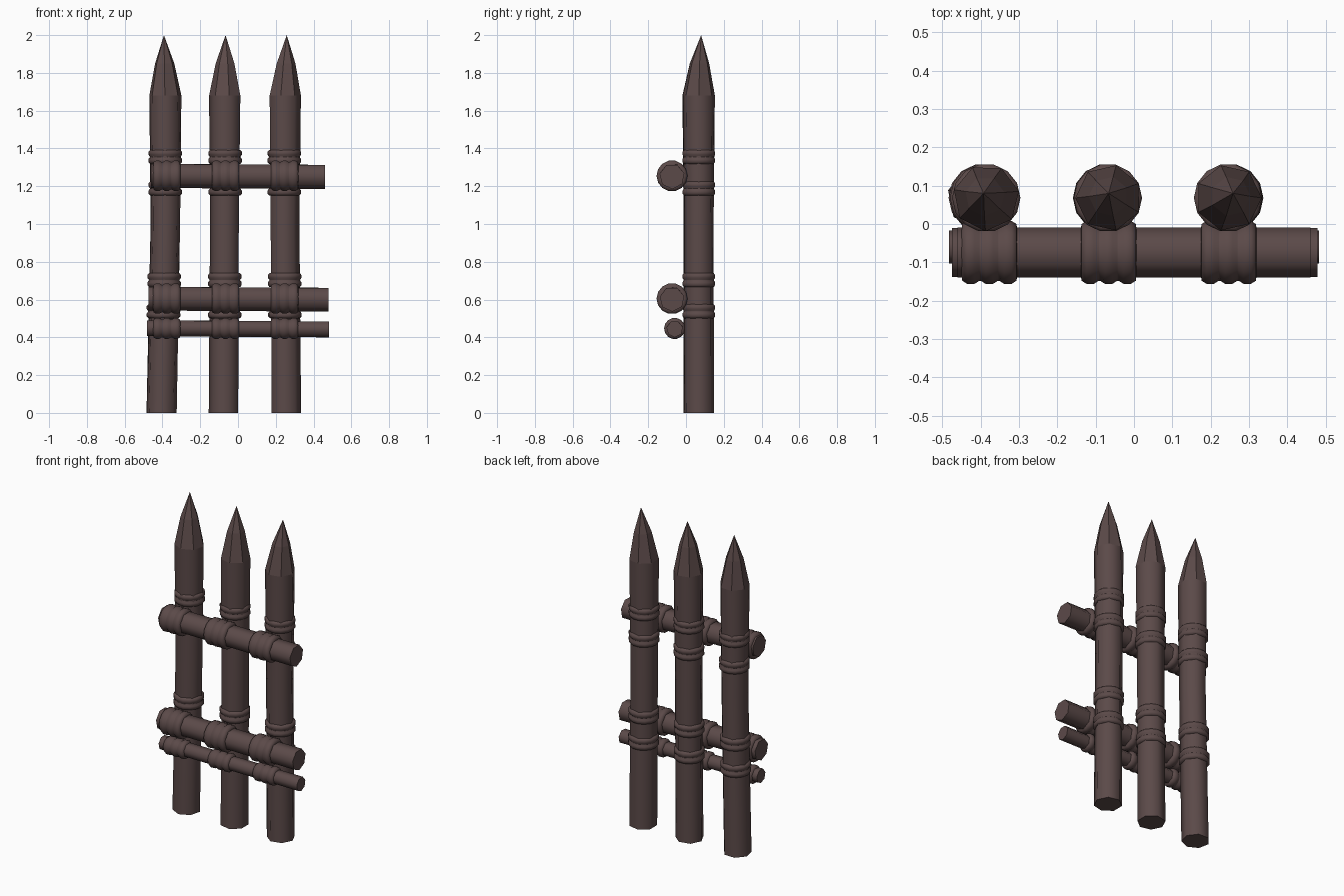
import bpy
import bmesh
import math
from mathutils import Vector

cube = bpy.data.objects.get("Cube")
if cube:
    bpy.data.objects.remove(cube)

wood = bpy.data.materials.new("dark_brown_wood")
wood.use_nodes = True
wood.diffuse_color = (0.105, 0.068, 0.066, 1)
wood.node_tree.nodes["Principled BSDF"].inputs["Base Color"].default_value = wood.diffuse_color


def loft(name, rings, axis, sides, phase=0.0, flat_from=99):
    """Skin rings of (centre, radius) along an axis; radius 0 makes a point."""
    bm = bmesh.new()
    loops = []
    for centre, radius in rings:
        loop = []
        for i in range(sides if radius else 1):
            a = phase + math.tau * i / sides
            u, v = radius * math.cos(a), radius * math.sin(a)
            offset = Vector((u, v, 0)) if axis == "Z" else Vector((0, u, v))
            loop.append(bm.verts.new(Vector(centre) + offset))
        loops.append(loop)
    for k, (low, high) in enumerate(zip(loops, loops[1:])):
        for i in range(sides):
            j = (i + 1) % sides
            if len(high) == 1:
                face = bm.faces.new((low[i], low[j], high[0]))
            else:
                face = bm.faces.new((low[i], low[j], high[j], high[i]))
            face.smooth = k < flat_from
    for end in (loops[0], loops[-1]):
        if len(end) > 1:
            bm.faces.new(end)
    bmesh.ops.recalc_face_normals(bm, faces=bm.faces)
    mesh = bpy.data.meshes.new(name)
    bm.to_mesh(mesh)
    bm.free()
    mesh.materials.append(wood)
    obj = bpy.data.objects.new(name, mesh)
    bpy.context.collection.objects.link(obj)
    return obj


def binding(name, centre, axis, radius, length, bumps, sides=14):
    """Rope wrap: a sleeve with one rounded bulge per turn."""
    direction = Vector((0, 0, 1)) if axis == "Z" else Vector((1, 0, 0))
    step = length / bumps
    groove = 0.008
    rings = [(Vector(centre) - direction * length / 2, radius - 0.02)]
    for b in range(bumps):
        for t, dip in ((0.04, groove), (0.3, 0), (0.7, 0), (0.96, groove)):
            rings.append((Vector(centre) + direction * ((b + t) * step - length / 2), radius - dip))
    rings.append((Vector(centre) + direction * length / 2, radius - 0.02))
    loft(name, rings, axis, sides)


# Sharpened posts: x at foot, middle, shoulder and tip
POST_Y = 0.068
posts = {
    "right": (-0.405, -0.385, -0.385, -0.392, 0.2),
    "middle": (-0.073, -0.068, -0.066, -0.066, 0.45),
    "left": (0.252, 0.245, 0.246, 0.258, 0.0),
}
for side, (foot, middle, shoulder, tip, phase) in posts.items():
    rings = [
        ((foot, POST_Y, 0), 0.082),
        ((middle, POST_Y, 1.0), 0.08),
        ((shoulder, POST_Y, 1.68), 0.087),
        (((shoulder + tip) / 2, POST_Y + 0.004, 1.85), 0.052),
        ((tip, POST_Y + 0.012, 2.0), 0),
    ]
    loft(side + "_post", rings, "Z", 7, phase, flat_from=2)
    # Paired bindings above and below the two thick rails
    for label, z in (("upper", 1.355), ("upper_under", 1.188), ("lower", 0.703), ("lower_under", 0.538)):
        x = middle if z > 1 else foot + (middle - foot) * z
        binding(f"{side}_post_{label}_binding", (x, POST_Y, z), "Z", 0.089, 0.076, 2)

# Rails: left and right ends, height, depth, radius, wrap radius
rails = {
    "top": (-0.46, 0.46, 1.255, -0.074, 0.067, 0.082),
    "middle": (-0.475, 0.478, 0.605, -0.074, 0.066, 0.082),
    "bottom": (-0.482, 0.482, 0.447, -0.06, 0.044, 0.056),
}
for level, (x0, x1, z, y, radius, wrap) in rails.items():
    rings = [((x0, y, z + 0.003), radius), ((x1, y, z - 0.003), radius)]
    loft(level + "_rail", rings, "X", 7, 0.25)
    for side, x in (("right", -0.377), ("middle", -0.066), ("left", 0.247)):
        binding(f"{level}_rail_{side}_binding", (x, y, z), "X", wrap, 0.145, 3)
